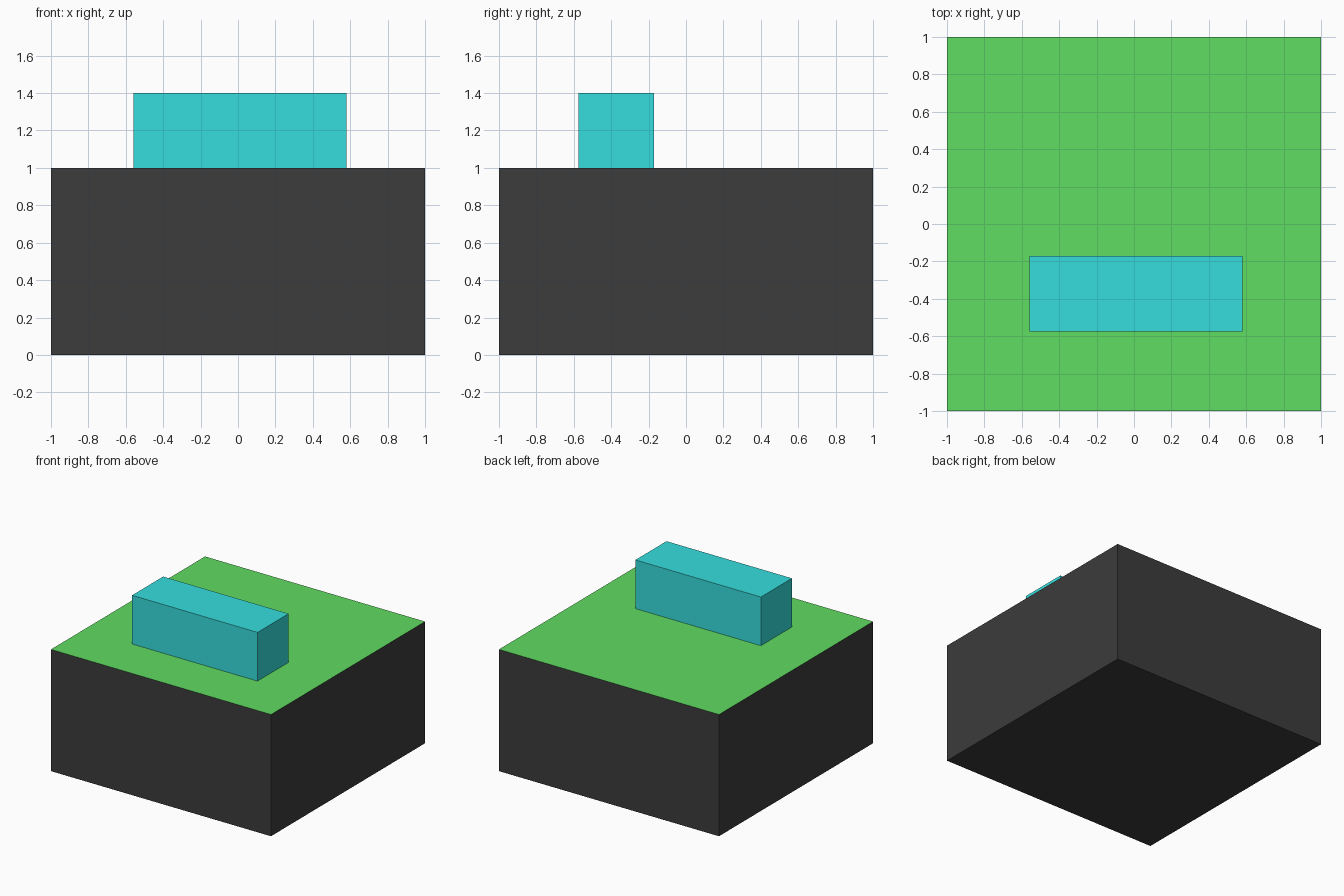
import bpy

if "Cube" in bpy.data.objects:
    bpy.data.objects.remove(bpy.data.objects["Cube"])


def material(name, rgb):
    m = bpy.data.materials.new(name)
    m.diffuse_color = (*rgb, 1)
    m.use_nodes = True
    m.node_tree.nodes["Principled BSDF"].inputs["Base Color"].default_value = m.diffuse_color
    return m


def box(name, lo, hi, mat):
    size = [b - a for a, b in zip(lo, hi)]
    centre = [(a + b) / 2 for a, b in zip(lo, hi)]
    bpy.ops.mesh.primitive_cube_add(size=1, location=centre)
    ob = bpy.context.object
    ob.name = name
    ob.scale = size
    bpy.ops.object.transform_apply(location=False, rotation=False, scale=True)
    ob.data.materials.append(mat)
    return ob


dark = material("dark_sides", (0.045, 0.045, 0.045))
green = material("green_top", (0.117, 0.723, 0.122))
cyan = material("cyan_block", (0.037, 0.730, 0.730))

# Base block with a green top face
base = box("base_block", (-1, -1, 0), (1, 1, 1), dark)
base.data.materials.append(green)
for face in base.data.polygons:
    if face.normal.z > 0.5:
        face.material_index = 1

# Raised bar standing on the top, off centre towards the front
box("raised_bar", (-0.56, -0.575, 1), (0.58, -0.172, 1.4), cyan)
